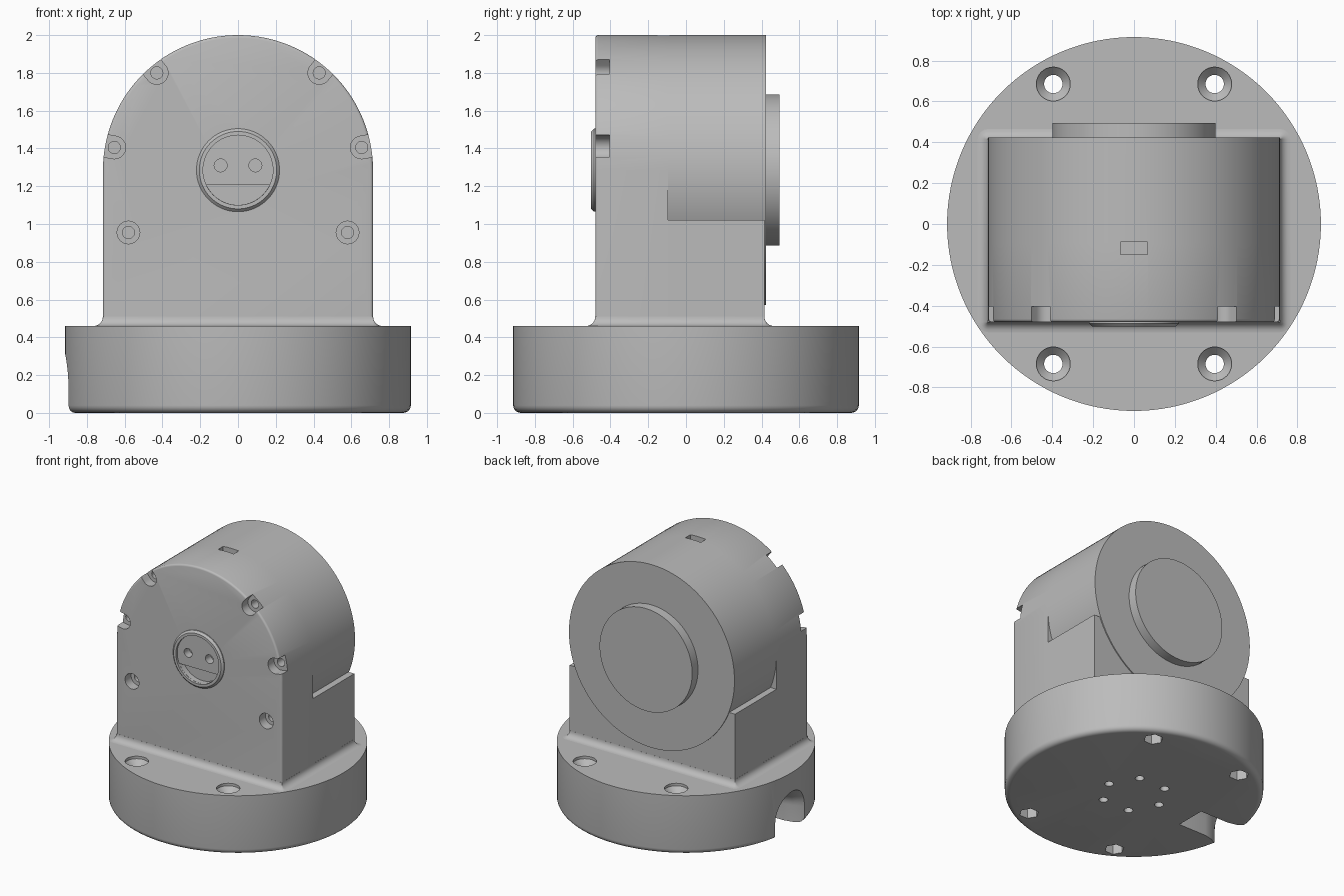
import bpy, bmesh, math
from mathutils import Matrix, Vector

cube = bpy.data.objects.get("Cube")
if cube:
    bpy.data.objects.remove(cube, do_unlink=True)

grey = bpy.data.materials.new("plain grey")
grey.use_nodes = True
grey.diffuse_color = (0.5, 0.5, 0.5, 1)
grey.node_tree.nodes["Principled BSDF"].inputs["Base Color"].default_value = (0.5, 0.5, 0.5, 1)

W, AXIS_Z, BASE_TOP = 0.715, 1.285, 0.46
FRONT, SEAM, BACK = -0.48, -0.095, 0.42


def loft(name, rings):
    """Closed solid through rings with equal point counts."""
    bm = bmesh.new()
    loops = [[bm.verts.new(p) for p in ring] for ring in rings]
    n = len(loops[0])
    for a, b in zip(loops, loops[1:]):
        for i in range(n):
            bm.faces.new((a[i], a[(i + 1) % n], b[(i + 1) % n], b[i]))
    bm.faces.new(loops[0])
    bm.faces.new(loops[-1])
    bmesh.ops.recalc_face_normals(bm, faces=bm.faces)
    me = bpy.data.meshes.new(name)
    bm.to_mesh(me)
    bm.free()
    ob = bpy.data.objects.new(name, me)
    bpy.context.collection.objects.link(ob)
    me.materials.append(grey)
    return ob


def lathe_z(name, x, y, profile, n=96):
    """Turned solid about a vertical axis; profile lists (radius, z)."""
    return loft(name, [[(x + r * math.cos(math.tau * i / n), y + r * math.sin(math.tau * i / n), z)
                        for i in range(n)] for r, z in profile])


def lathe_y(name, x, z, profile, n=96):
    """Turned solid about a front-to-back axis; profile lists (radius, y)."""
    return loft(name, [[(x + r * math.cos(math.tau * i / n), y, z + r * math.sin(math.tau * i / n))
                        for i in range(n)] for r, y in profile])


def prism_y(name, points, y0, y1):
    return loft(name, [[(x, y, z) for x, z in points] for y in (y0, y1)])


def box(name, x0, x1, y0, y1, z0, z1):
    return prism_y(name, [(x0, z0), (x1, z0), (x1, z1), (x0, z1)], y0, y1)


def cut(target, cutter, keep=False):
    mod = target.modifiers.new("cut", "BOOLEAN")
    mod.operation, mod.solver, mod.object = "DIFFERENCE", "EXACT", cutter
    bpy.context.view_layer.objects.active = target
    bpy.ops.object.modifier_apply(modifier=mod.name)
    if not keep:
        bpy.data.objects.remove(cutter, do_unlink=True)


# Round base with softened lower rim
R, f = 0.915, 0.04
rim = [(R - f + f * math.sin(t * math.pi / 10), f - f * math.cos(t * math.pi / 10)) for t in range(6)]
base = lathe_z("base", 0, 0, rim + [(R, BASE_TOP)], 128)

# Countersunk mounting holes with hexagonal nut pockets
for sx in (-1, 1):
    for sy in (-1, 1):
        x, y = sx * 0.395, sy * 0.685
        cut(base, lathe_z("hole", x, y, [(0.045, -0.1), (0.045, 0.4), (0.083, 0.44), (0.083, 0.6)], 32))
        cut(base, lathe_z("nut_pocket", x, y, [(0.07, -0.1), (0.07, 0.1)], 6))

# Ring of small blind holes underneath
for i in range(6):
    a = math.tau * i / 6
    cut(base, lathe_z("pin_hole", 0.23 * math.cos(a), 0.23 * math.sin(a), [(0.032, -0.1), (0.032, 0.15)], 20))


# Flared cable outlet on the side of the base
def arch(x, w, top):
    pts = [(x, -w, -0.1)]
    pts += [(x, -w * math.cos(math.pi * i / 16), top - w + w * math.sin(math.pi * i / 16)) for i in range(17)]
    return pts + [(x, w, -0.1)]


flare = [(-0.52, 0.12, 0.25), (-0.76, 0.12, 0.25), (-0.83, 0.135, 0.265), (-0.88, 0.165, 0.29), (-0.96, 0.24, 0.34)]
cut(base, loft("outlet", [arch(*s) for s in flare]))


# Arched front housing with a small rounded front edge
def outline(inset):
    w = W - inset
    arc = [(w * math.cos(math.pi * i / 64), AXIS_Z + w * math.sin(math.pi * i / 64)) for i in range(65)]
    return [(-w, BASE_TOP - 0.02), (w, BASE_TOP - 0.02)] + arc


e = 0.015
edge = [(e * (1 - math.sin(t)), FRONT + e * (1 - math.cos(t))) for t in (0, math.pi / 6, math.pi / 3, math.pi / 2)]
housing = loft("front_housing", [[(x, y, z) for x, z in outline(i)] for i, y in edge + [(0, SEAM)]])

# Rear cradle and the drum that lies in it
cradle = box("rear_cradle", -W, W, SEAM, BACK - 0.005, BASE_TOP - 0.02, 1.02)
drum = lathe_y("drum", 0, AXIS_Z, [(W, SEAM), (W, BACK + 0.003)], 128)
hub = lathe_y("output_disc", 0, AXIS_Z, [(0.4, BACK - 0.02), (0.4, 0.495)])

# Slot across the seam on top
slot = box("slot", -0.067, 0.067, -0.15, -0.087, 1.95, 2.1)
cut(housing, slot, keep=True)
cut(drum, slot)

# Screw pockets; the upper ones run out through the arched wall
for sx in (-1, 1):
    for px, pz, is_open in ((0.43, 1.8, True), (0.655, 1.405, True), (0.58, 0.955, False)):
        x, r, n = sx * px, 0.06, 16
        a = math.atan2(pz - AXIS_Z, x)
        along = Vector((math.cos(a), math.sin(a)))
        side = Vector((-along.y, along.x))
        c = Vector((x, pz))
        if is_open:
            pts = [c - along * r * math.sin(math.pi * i / n) + side * r * math.cos(math.pi * i / n)
                   for i in range(n + 1)]
            pts += [c - side * r + along * 0.2, c + side * r + along * 0.2]
            cutter = prism_y("pocket", pts, -0.6, -0.405)
        else:
            cutter = lathe_y("pocket", x, pz, [(r, -0.6), (r, -0.405)], 32)
        cut(housing, cutter)
        cut(housing, lathe_y("screw_hole", x, pz, [(0.032, -0.6), (0.032, -0.3)], 24))

# Round cap on the front: raised ring, recessed face, two holes, lower step
cut(housing, lathe_y("cap_seat", 0, AXIS_Z, [(0.2, -0.6), (0.2, -0.4)], 64))
cap = lathe_y("front_cap", 0, AXIS_Z, [(0.205, -0.502), (0.22, -0.487), (0.22, -0.47), (0.2, -0.47), (0.2, -0.39)], 64)
cut(cap, lathe_y("face", 0, AXIS_Z, [(0.185, -0.6), (0.185, -0.485)], 64))
chord = math.asin(0.078 / 0.185)
seg = [math.pi + chord + (math.pi - 2 * chord) * i / 24 for i in range(25)]
cut(cap, prism_y("step", [(0.184 * math.cos(t), AXIS_Z + 0.184 * math.sin(t)) for t in seg], -0.6, -0.44))
for sx in (-1, 1):
    cut(cap, lathe_y("cap_hole", sx * 0.092, 1.31, [(0.034, -0.6), (0.034, -0.42)], 24))


# Concave fillet where the body meets the base
def skirt_ring(off, z):
    pts = []
    for k, (sx, sy) in enumerate(((1, 1), (-1, 1), (-1, -1), (1, -1))):
        for j in range(5):
            a = (k + j / 4) * math.pi / 2
            cy = BACK - 0.005 if sy > 0 else FRONT
            pts.append((sx * W + off * math.cos(a), cy + off * math.sin(a), z))
    return pts


g = 0.05
steps = [i * math.pi / 12 for i in range(7)]
skirt = loft("base_fillet", [skirt_ring(g, BASE_TOP - 0.01)] +
             [skirt_ring(max(g * (1 - math.sin(t)), 0.0005), BASE_TOP + g * (1 - math.cos(t))) for t in steps])

# Smooth curved walls, keep edges sharp
for ob in (base, housing, cradle, drum, hub, cap, skirt):
    bpy.ops.object.select_all(action="DESELECT")
    ob.select_set(True)
    bpy.context.view_layer.objects.active = ob
    bpy.ops.object.shade_smooth_by_angle(angle=math.radians(32))
